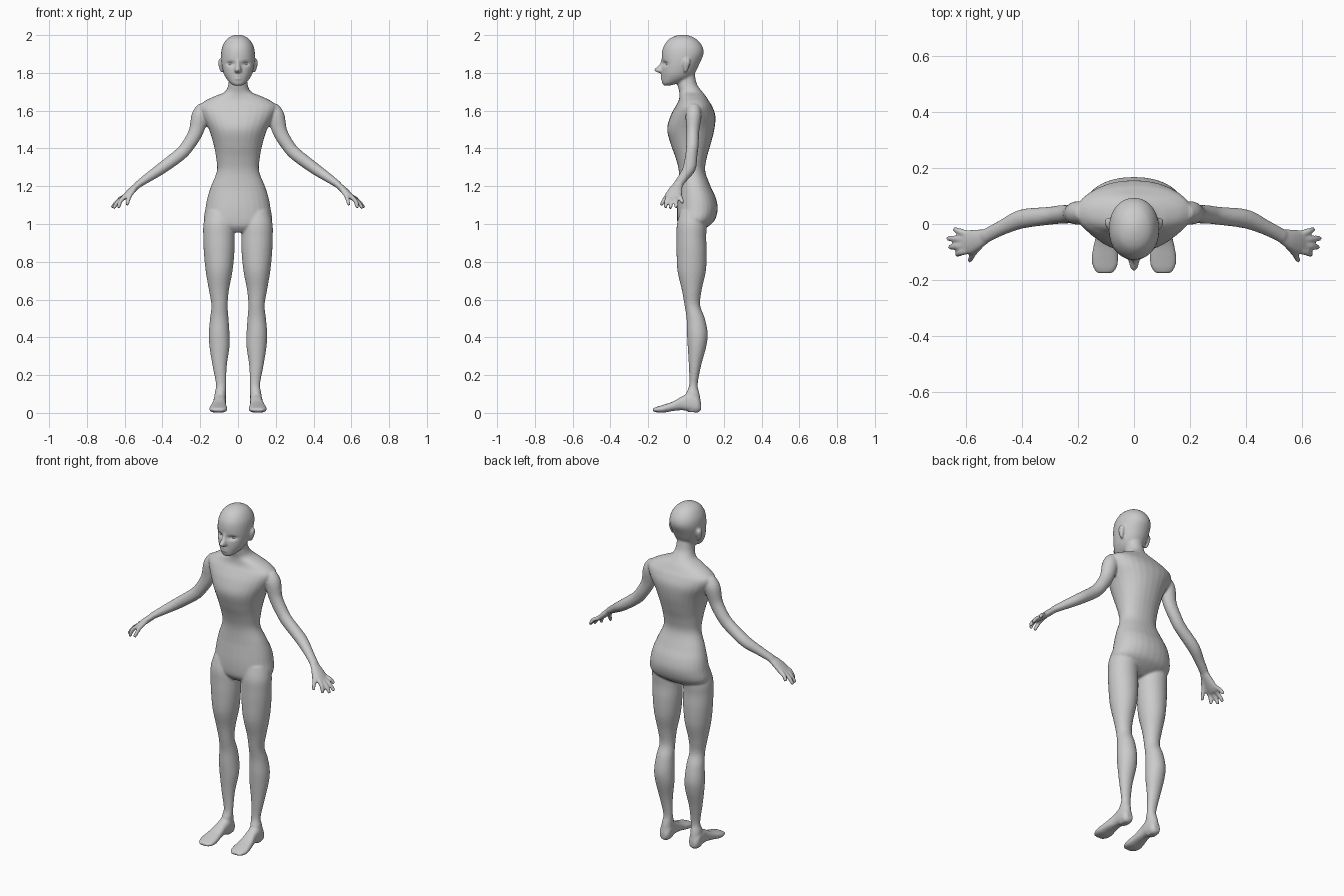
import bpy, bmesh, math
from mathutils import Vector

N = 28      # points per ring
SUB = 5     # spline steps between two given sections
bm = bmesh.new()


def spline(rows):
    """Catmull-Rom interpolation of rows of numbers."""
    out = []
    for i in range(len(rows) - 1):
        a, b, c, d = rows[max(i - 1, 0)], rows[i], rows[i + 1], rows[min(i + 2, len(rows) - 1)]
        for k in range(SUB):
            t = k / SUB
            out.append([0.5 * (2 * q + (r - p) * t + (2 * p - 5 * q + 4 * r - s) * t * t
                        + (3 * q - p - 3 * r + s) * t ** 3) for p, q, r, s in zip(a, b, c, d)])
    return out + [list(rows[-1])]


def skin(rings):
    loops = [[bm.verts.new(p) for p in ring] for ring in rings]
    for a, b in zip(loops, loops[1:]):
        for i in range(N):
            bm.faces.new((a[i], a[(i + 1) % N], b[(i + 1) % N], b[i]))
    bm.faces.new(loops[0][::-1])
    bm.faces.new(loops[-1])


def unit(i, p):
    a = 2 * math.pi * i / N
    c, s = math.cos(a), math.sin(a)
    return math.copysign(abs(c) ** p, c), math.copysign(abs(s) ** p, s)


def loft(rows, along='Z', p=1.0):
    """Rows: position, x centre, x half-width, low and high limit of the third axis."""
    rings = []
    for pos, xc, hx, lo, hi in spline(rows):
        ring = []
        for i in range(N):
            c, s = unit(i, p)
            x, o = xc + hx * c, (lo + hi) / 2 + (hi - lo) / 2 * s
            ring.append((x, o, pos) if along == 'Z' else (x, pos, o))
        rings.append(ring)
    skin(rings)


def tube(rows):
    """Rows: x, y, z, radius towards y, radius across."""
    pts = spline(rows)
    rings = []
    for k, r in enumerate(pts):
        t = (Vector(pts[min(k + 1, len(pts) - 1)][:3]) - Vector(pts[max(k - 1, 0)][:3])).normalized()
        ref = Vector((0, 1, 0))
        a = (ref - t * ref.dot(t)).normalized()
        b = t.cross(a)
        rings.append([Vector(r[:3]) + a * (r[3] * unit(i, 1)[0]) + b * (r[4] * unit(i, 1)[1])
                      for i in range(N)])
    skin(rings)


# leg
loft([(1.07, .095, .07, -.03, .10), (1.0, .101, .082, -.048, .11), (.93, .101, .083, -.05, .107),
      (.85, .100, .081, -.05, .11), (.75, .100, .071, -.045, .105), (.65, .101, .053, -.022, .083),
      (.57, .098, .043, -.008, .075), (.5, .099, .049, .003, .1), (.42, .1, .055, .005, .115),
      (.35, .098, .053, .009, .107), (.25, .097, .038, .015, .08), (.15, .09, .027, .017, .062),
      (.1, .094, .03, .0, .072), (.04, .096, .03, .0, .08), (.004, .096, .022, .01, .068)])
# foot
loft([(.08, .096, .018, .015, .05), (.06, .096, .032, .001, .09), (.02, .096, .034, .008, .105),
      (-.02, .098, .033, .014, .088), (-.07, .102, .041, .01, .06), (-.12, .104, .048, .001, .043),
      (-.155, .104, .043, .003, .032), (-.176, .104, .028, .008, .023)], 'Y', .8)
# arm
tube([(.18, .042, 1.625, .03, .03), (.2, .04, 1.575, .042, .045), (.222, .036, 1.49, .034, .039),
      (.262, .034, 1.42, .033, .035), (.305, .029, 1.37, .032, .034), (.40, .018, 1.298, .034, .031),
      (.47, -.012, 1.25, .027, .025), (.535, -.045, 1.205, .025, .018)])
# palm
tube([(.525, -.041, 1.21, .025, .017), (.56, -.055, 1.18, .037, .018),
      (.595, -.065, 1.148, .044, .015), (.614, -.067, 1.131, .034, .011)])
# fingers and thumb
for base, tip in [((.60, -.097, 1.145), (.634, -.11, 1.085)), ((.60, -.076, 1.143), (.660, -.083, 1.082)),
                  ((.60, -.054, 1.143), (.667, -.051, 1.085)), ((.597, -.034, 1.147), (.643, -.018, 1.11)),
                  ((.548, -.075, 1.183), (.588, -.132, 1.1))]:
    a, b = Vector(base), Vector(tip)
    m = (a + b) / 2 + Vector((.005, 0, .006))
    tube([(*a, .012, .012), (*m, .0115, .0115), (*(b * .9 + m * .1), .0095, .0095), (*b, .006, .006)])
# ear
loft([(1.803, .086, .006, -.008, .006), (1.83, .09, .011, -.014, .016),
      (1.86, .093, .012, -.014, .024), (1.874, .092, .006, -.004, .018)])

# mirror the limbs to the other side
dup = bmesh.ops.duplicate(bm, geom=bm.verts[:] + bm.edges[:] + bm.faces[:])['geom']
for v in dup:
    if isinstance(v, bmesh.types.BMVert):
        v.co.x *= -1

# torso and neck
loft([(.955, 0, .07, -.015, .06), (.985, 0, .15, -.04, .115), (1.02, 0, .18, -.047, .152),
      (1.08, 0, .173, -.047, .168), (1.14, 0, .162, -.042, .157), (1.2, 0, .143, -.037, .13),
      (1.28, 0, .112, -.038, .102), (1.35, 0, .116, -.055, .11), (1.42, 0, .129, -.08, .13),
      (1.5, 0, .154, -.1, .15), (1.57, 0, .19, -.083, .156), (1.62, 0, .207, -.057, .14),
      (1.65, 0, .178, -.04, .122), (1.677, 0, .122, -.035, .105), (1.70, 0, .07, -.036, .087),
      (1.74, 0, .051, -.045, .058), (1.8, 0, .048, -.05, .045)], p=.92)
# head
loft([(1.733, 0, .02, -.118, -.085), (1.745, 0, .04, -.126, -.04), (1.77, 0, .062, -.128, .02),
      (1.8, 0, .077, -.129, .048), (1.85, 0, .088, -.127, .072), (1.9, 0, .09, -.128, .093),
      (1.94, 0, .083, -.119, .087), (1.975, 0, .063, -.094, .06), (1.993, 0, .038, -.064, .028),
      (2.002, 0, .012, -.03, -.002)], p=.95)
# nose
loft([(1.875, 0, .009, -.13, -.09), (1.845, 0, .012, -.141, -.09), (1.818, 0, .018, -.168, -.09),
      (1.806, 0, .018, -.16, -.09), (1.797, 0, .01, -.132, -.09)])
# lips
loft([(1.762, 0, .012, -.13, -.1), (1.77, 0, .024, -.136, -.1), (1.782, 0, .02, -.137, -.1),
      (1.789, 0, .01, -.131, -.1)])

bmesh.ops.recalc_face_normals(bm, faces=bm.faces[:])
mesh = bpy.data.meshes.new("body")
bm.to_mesh(mesh)
bm.free()
body = bpy.data.objects.new("body", mesh)
bpy.context.collection.objects.link(body)
bpy.context.view_layer.objects.active = body
body.select_set(True)

# fuse all parts into one smooth skin
rm = body.modifiers.new("fuse", 'REMESH')
rm.mode = 'VOXEL'
rm.voxel_size = .006
sm = body.modifiers.new("soften", 'SMOOTH')
sm.factor = .5
sm.iterations = 6
for name in ("fuse", "soften"):
    bpy.ops.object.modifier_apply(modifier=name)

# press in the eye sockets and the mouth line
for v in body.data.vertices:
    x, y, z = v.co
    if y < -.06 and z > 1.74:
        eye = math.exp(-((abs(x) - .04) / .02) ** 2 - ((z - 1.848) / .011) ** 2)
        mouth = math.exp(-(x / .022) ** 4 - ((z - 1.776) / .004) ** 2)
        v.co.y += .016 * eye + .005 * mouth
bpy.ops.object.shade_smooth()

# eyes
for side in (-1, 1):
    bpy.ops.mesh.primitive_uv_sphere_add(segments=20, ring_count=12, radius=.014,
                                         location=(side * .039, -.091, 1.848))
    bpy.context.object.name = "eye"
    bpy.ops.object.shade_smooth()
